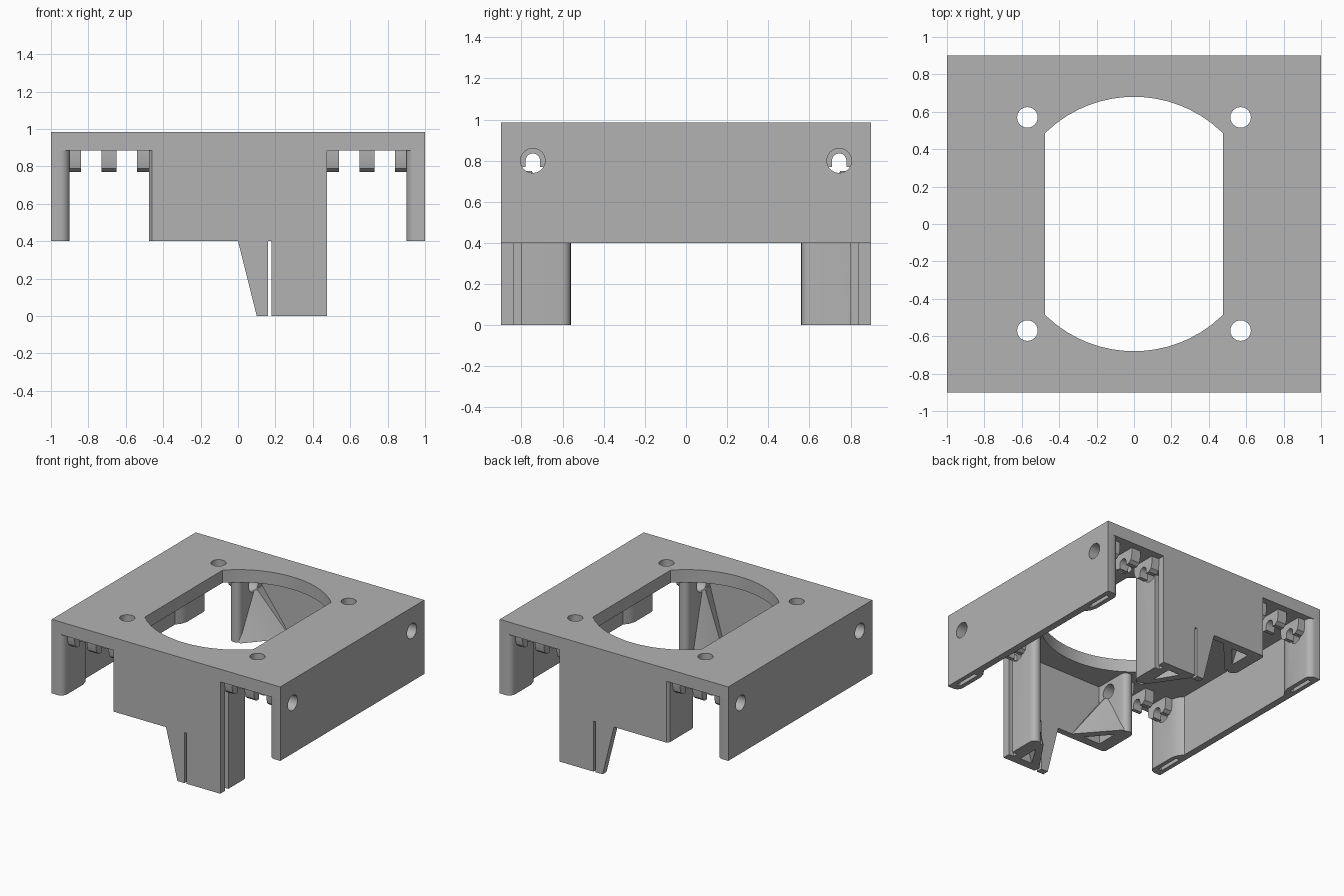
import bpy, bmesh
from math import sin, cos, pi, sqrt
from mathutils import Matrix, Vector

old = bpy.data.objects.get("Cube")
if old:
    bpy.data.objects.remove(old)

grey = bpy.data.materials.new("plain_grey")
grey.use_nodes = True
grey.diffuse_color = (0.45, 0.45, 0.45, 1)
grey.node_tree.nodes["Principled BSDF"].inputs["Base Color"].default_value = (0.45, 0.45, 0.45, 1)


def finish(name, bm):
    bmesh.ops.recalc_face_normals(bm, faces=bm.faces)
    mesh = bpy.data.meshes.new(name)
    bm.to_mesh(mesh)
    bm.free()
    mesh.materials.append(grey)
    obj = bpy.data.objects.new(name, mesh)
    bpy.context.collection.objects.link(obj)
    return obj


def prism(name, pts, axis, a, b):
    """Extrude a 2D outline along an axis from a to b."""
    place = {"x": lambda p, t: (t, p[0], p[1]),
             "y": lambda p, t: (p[0], t, p[1]),
             "z": lambda p, t: (p[0], p[1], t)}[axis]
    bm = bmesh.new()
    face = bm.faces.new([bm.verts.new(place(p, a)) for p in pts])
    ext = bmesh.ops.extrude_face_region(bm, geom=[face])
    moved = [g for g in ext["geom"] if isinstance(g, bmesh.types.BMVert)]
    bmesh.ops.translate(bm, verts=moved, vec=Vector(place((0, 0), b - a)))
    return finish(name, bm)


def hull(name, pts):
    bm = bmesh.new()
    for p in pts:
        bm.verts.new(p)
    bmesh.ops.convex_hull(bm, input=bm.verts)
    return finish(name, bm)


def arc(cx, cy, r, start, end, n):
    return [(cx + r * cos(start + (end - start) * i / n),
             cy + r * sin(start + (end - start) * i / n)) for i in range(n + 1)]


def circle(cx, cy, r, n=24):
    return arc(cx, cy, r, 0, 2 * pi, n)[:-1]


def rect(a, b, c, d):
    return [(a, c), (b, c), (b, d), (a, d)]


def cut(obj, cutters):
    for c in cutters:
        c.hide_render = True
        mod = obj.modifiers.new("cut", "BOOLEAN")
        mod.operation = "DIFFERENCE"
        mod.solver = "EXACT"
        mod.object = c
        bpy.context.view_layer.objects.active = obj
        bpy.ops.object.modifier_apply(modifier=mod.name)
        bpy.data.objects.remove(c)


def mirrored(pts, sx, sy):
    return [(p[0] * sx, p[1] * sy, *p[2:]) for p in pts]


ROD_Y, ROD_Z = 0.745, 0.8
SIDES = ((1, "left"), (-1, "right"))
ENDS = ((-1, "front"), (1, "back"))


def rod_cutter(sy):
    return prism("rod_cutter", circle(sy * ROD_Y, ROD_Z, 0.06), "x", -1.1, 1.1)


# Top plate with clipped round opening and four screw holes
plate = prism("top_plate", rect(-1, 1, -0.9, 0.9), "z", 0.885, 0.985)
rim = [(0.475 * (1 - i / 8), sqrt(0.68 ** 2 - (0.475 * (1 - i / 8)) ** 2)) for i in range(17)]
opening = rim + [(-x, -y) for x, y in rim]
cut(plate, [prism("opening_cutter", opening, "z", 0.8, 1.1)] +
    [prism("screw_cutter", circle(sx * 0.57, sy * 0.57, 0.055), "z", 0.8, 1.1)
     for sx in (1, -1) for sy in (1, -1)])

# Side walls, thickened and rounded at both ends
bulge = [(0.95, 0.9)] + arc(0.95, 0.85, 0.05, pi / 2, pi, 6)[1:] + [
    (0.9, 0.65), (0.915, 0.6), (0.945, 0.56)]
for sx, side in SIDES:
    outline = [(1, 0.9)] + bulge + [(x, -y) for x, y in reversed(bulge)] + [(1, -0.9)]
    wall = prism(side + "_wall", mirrored(outline, sx, 1), "z", 0.4, 0.89)
    slots = [prism("slot_cutter", mirrored(rect(0.935, 0.965, 0.64, 0.84), sx, sy), "z", 0.3, 0.6)
             for sy in (1, -1)]
    cut(wall, slots + [rod_cutter(1), rod_cutter(-1)])

# End brackets: thin web, side cheeks and tapered corner lobes
web_outline = [(-0.46, 0.4), (0, 0.4), (0.1, 0), (0.16, 0), (0.16, 0.4), (0.18, 0.4),
               (0.18, 0), (0.475, 0), (0.475, 0.89), (-0.46, 0.89)]
cheek = [(0.475, 0.88), (0.46, 0.9), (0.385, 0.9)] + arc(0.43, 0.605, 0.045, pi, 2 * pi, 10)
for sy, end in ENDS:
    prism(end + "_web", web_outline, "y", sy * 0.85, sy * 0.9)
    for sx, side in SIDES:
        low = 0 if sx > 0 else 0.4
        tip = 0.18 if sx > 0 else 0.13
        panel = prism(f"{end}_{side}_cheek", mirrored(cheek, sx, sy), "z", low, 0.89)
        cutters = [rod_cutter(sy)]
        if sx > 0:
            cutters.append(prism("groove_cutter", mirrored(rect(0.43, 0.6, 0.8, 0.84), 1, sy),
                                 "z", -0.1, 0.84))
        cut(panel, cutters)

        base = [(0.39, 0.88), (tip, 0.88), (tip, 0.85), (0.37, 0.575), (0.39, 0.565)]
        lobe_pts = [(x, y, low) for x, y in base] + [
            (0.39, 0.88, 0.75), (0.39, 0.75, 0.75), (0.37, 0.77, 0.75)]
        lobe = hull(f"{end}_{side}_lobe", mirrored(lobe_pts, sx, sy))
        pocket = [(0.375, 0.835, low - 0.05), (tip + 0.07, 0.835, low - 0.05),
                  (0.375, 0.63, low - 0.05), (0.36, 0.82, low + 0.28)]
        cut(lobe, [hull("pocket_cutter", mirrored(pocket, sx, sy))])

# Rod clips hanging below the plate, open downward
leg = [(-0.1, 0.89), (-0.1, 0.83), (-0.09, 0.79), (-0.065, 0.77), (-0.035, 0.77)]
clip = leg + arc(0, 0.8, 0.035, pi, 0, 10) + [(-y, z) for y, z in reversed(leg)]
for sy, end in ENDS:
    for sx, side in SIDES:
        for i, (a, b) in enumerate(((0.84, 0.91), (0.65, 0.73), (0.47, 0.54))):
            prism(f"{end}_{side}_clip_{i + 1}", [(y + sy * ROD_Y, z) for y, z in clip],
                  "x", sx * a, sx * b)

# Smooth the curved faces, keep edges sharp
bpy.ops.object.select_all(action="DESELECT")
for obj in bpy.context.collection.objects:
    if obj.type == "MESH" and grey.name in obj.data.materials:
        obj.select_set(True)
        bpy.context.view_layer.objects.active = obj
bpy.ops.object.shade_smooth_by_angle(angle=0.5)
